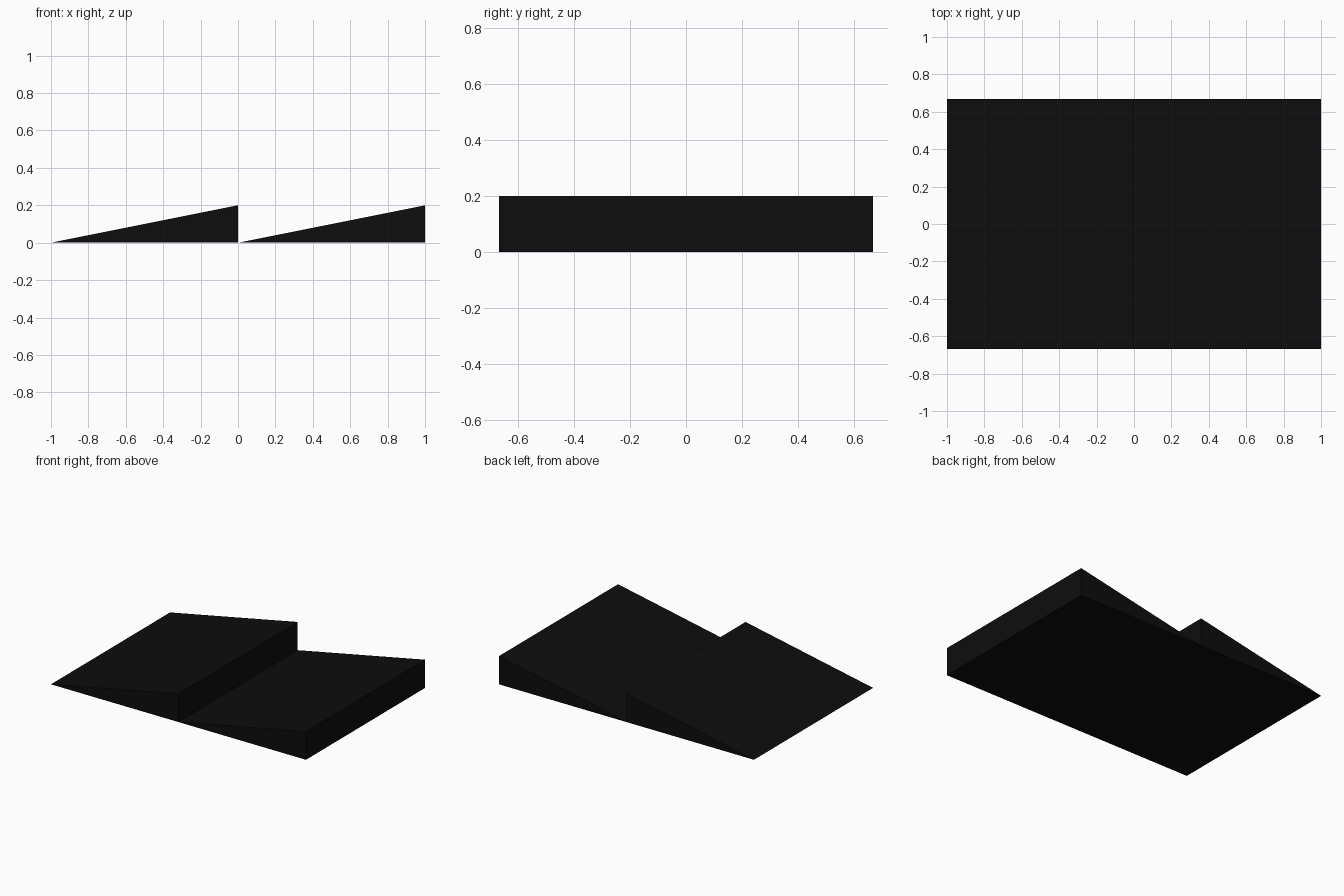
import bpy
import bmesh

cube = bpy.data.objects.get("Cube")
if cube:
    bpy.data.objects.remove(cube, do_unlink=True)

LENGTH, HEIGHT, HALF_WIDTH = 1.0, 0.2, 0.667

# Single flat black
black = bpy.data.materials.new("black")
black.use_nodes = True
colour = (0.004, 0.004, 0.004, 1)
black.diffuse_color = colour
black.node_tree.nodes["Principled BSDF"].inputs["Base Color"].default_value = colour


def wedge(name, x):
    """Triangular profile rising towards +x, extruded along y."""
    bm = bmesh.new()
    profile = [(x, 0), (x + LENGTH, 0), (x + LENGTH, HEIGHT)]
    face = bm.faces.new([bm.verts.new((px, -HALF_WIDTH, pz)) for px, pz in profile])
    side = bmesh.ops.extrude_face_region(bm, geom=[face])
    moved = [v for v in side["geom"] if isinstance(v, bmesh.types.BMVert)]
    bmesh.ops.translate(bm, verts=moved, vec=(0, 2 * HALF_WIDTH, 0))
    bmesh.ops.recalc_face_normals(bm, faces=bm.faces)
    mesh = bpy.data.meshes.new(name)
    bm.to_mesh(mesh)
    bm.free()
    mesh.materials.append(black)
    obj = bpy.data.objects.new(name, mesh)
    bpy.context.collection.objects.link(obj)


# Two identical ramps, one behind the other
wedge("right_ramp", -LENGTH)
wedge("left_ramp", 0)
